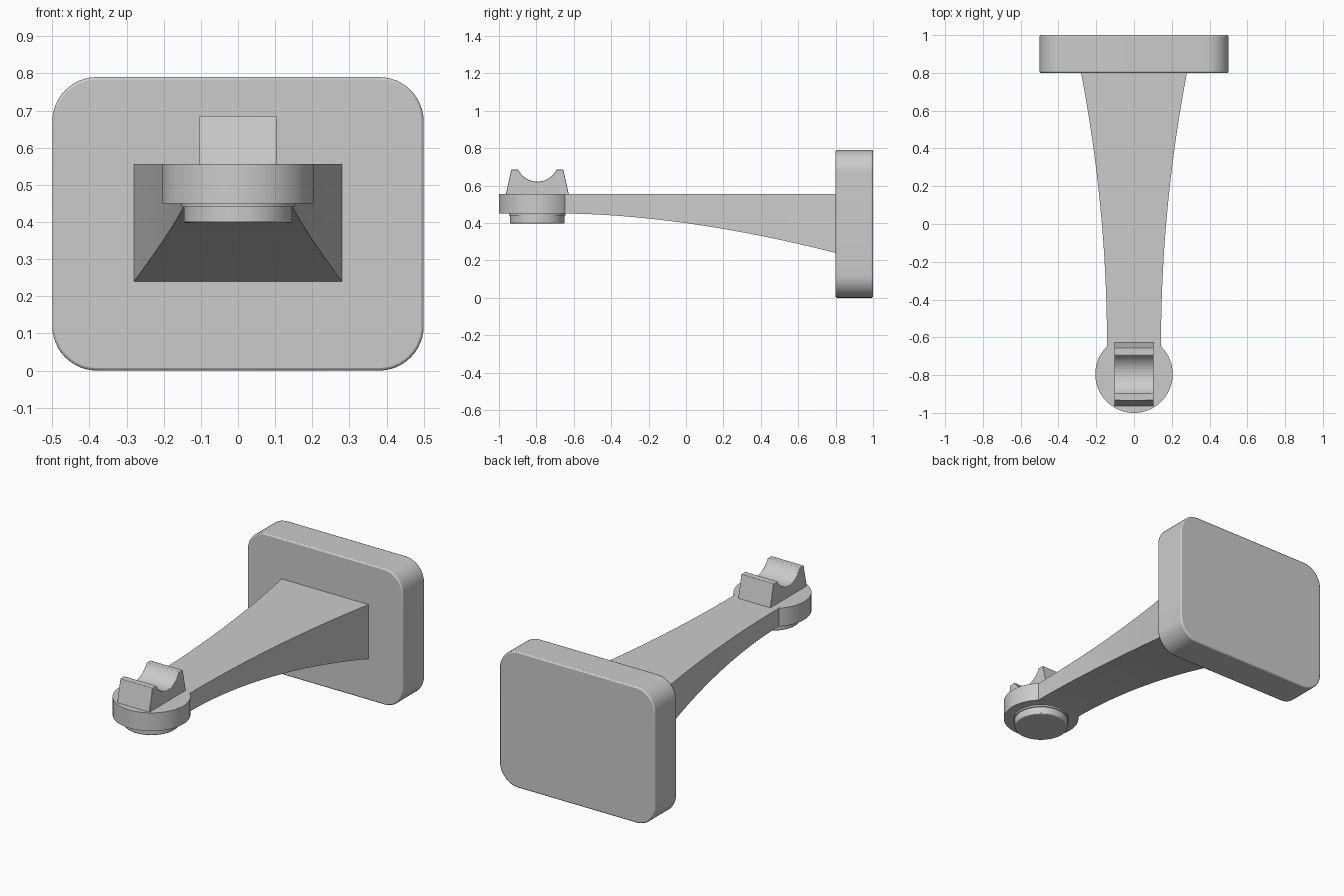
import bpy, bmesh, math
from mathutils import Vector

if "Cube" in bpy.data.objects:
    bpy.data.objects.remove(bpy.data.objects["Cube"])


def finish(bm, name, bevel=0.0, angle=35):
    bmesh.ops.recalc_face_normals(bm, faces=bm.faces)
    me = bpy.data.meshes.new(name)
    bm.to_mesh(me)
    bm.free()
    ob = bpy.data.objects.new(name, me)
    bpy.context.collection.objects.link(ob)
    if bevel:
        add_bevel(ob, bevel)
    smooth(ob, angle)
    return ob


def add_bevel(ob, width):
    b = ob.modifiers.new("soft_edges", 'BEVEL')
    b.width, b.segments = width, 2
    b.limit_method, b.angle_limit = 'ANGLE', math.radians(40)


def smooth(ob, angle=35):
    bpy.ops.object.select_all(action='DESELECT')
    bpy.context.view_layer.objects.active = ob
    ob.select_set(True)
    bpy.ops.object.shade_smooth_by_angle(angle=math.radians(angle))


def extrude(points, offset, name, bevel=0.0):
    bm = bmesh.new()
    face = bm.faces.new([bm.verts.new(p) for p in points])
    res = bmesh.ops.extrude_face_region(bm, geom=[face], use_keep_orig=True)
    bmesh.ops.translate(bm, vec=Vector(offset),
                        verts=[v for v in res["geom"] if isinstance(v, bmesh.types.BMVert)])
    return finish(bm, name, bevel)


def arc(cx, cy, r, a0, a1, n):
    angles = [math.radians(a0 + (a1 - a0) * i / n) for i in range(n + 1)]
    return [(cx + r * math.cos(a), cy + r * math.sin(a)) for a in angles]


def disc(name, r, z0, z1, bevel=0.0):
    pts = [(x, y, z0) for x, y in arc(0, HEAD_Y, r, 0, 360, 72)[:-1]]
    return extrude(pts, (0, 0, z1 - z0), name, bevel)


HEAD_Y, TOP, LOW = -0.795, 0.556, 0.45

# Wall plate with rounded corners
R = 0.12
outline = []
for sx, sz, a in ((1, 1, 0), (-1, 1, 90), (-1, -1, 180), (1, -1, 270)):
    outline += arc(sx * (0.5 - R), 0.395 + sz * (0.395 - R), R, a, a + 90, 12)
extrude([(x, 0.8, z) for x, z in outline], (0, 0.2, 0), "wall_plate", 0.007)

# Flaring arm: flat top, curved sides and underside
bm = bmesh.new()
rings = []
for y in [HEAD_Y] + [-0.64 + 1.45 * i / 28 for i in range(29)]:
    t = max(0, (y + 0.64) / 1.44)
    w, b = 0.143 + 0.137 * t ** 2, LOW - 0.21 * t ** 1.75
    rings.append([bm.verts.new(p) for p in
                  ((-w, y, b), (w, y, b), (w, y, TOP), (-w, y, TOP))])
for r0, r1 in zip(rings, rings[1:]):
    for i in range(4):
        j = (i + 1) % 4
        bm.faces.new((r0[i], r0[j], r1[j], r1[i]))
bm.faces.new(rings[0])
bm.faces.new(rings[-1])
arm = finish(bm, "arm")

# Round head merged into the arm tip
head = disc("head_tool", 0.205, LOW, TOP)
mod = arm.modifiers.new("join_head", 'BOOLEAN')
mod.operation, mod.solver, mod.object = 'UNION', 'EXACT', head
bpy.context.view_layer.objects.active = arm
bpy.ops.object.modifier_apply(modifier=mod.name)
bpy.data.objects.remove(head)
smooth(arm)

# Boss under the head
disc("under_boss", 0.146, 0.397, 0.46, 0.006)
disc("boss_collar", 0.152, 0.44, 0.46)

# Saddle with a concave trough
trough = arc(HEAD_Y, 0.735, 0.114, 206, 334, 20)
side = [(-0.964, 0.55), (-0.934, 0.685)] + [(-0.9, 0.685)] + trough + \
       [(-0.69, 0.685), (-0.656, 0.685), (-0.626, 0.55)]
extrude([(-0.104, y, z) for y, z in side], (0.208, 0, 0), "saddle", 0.006)
